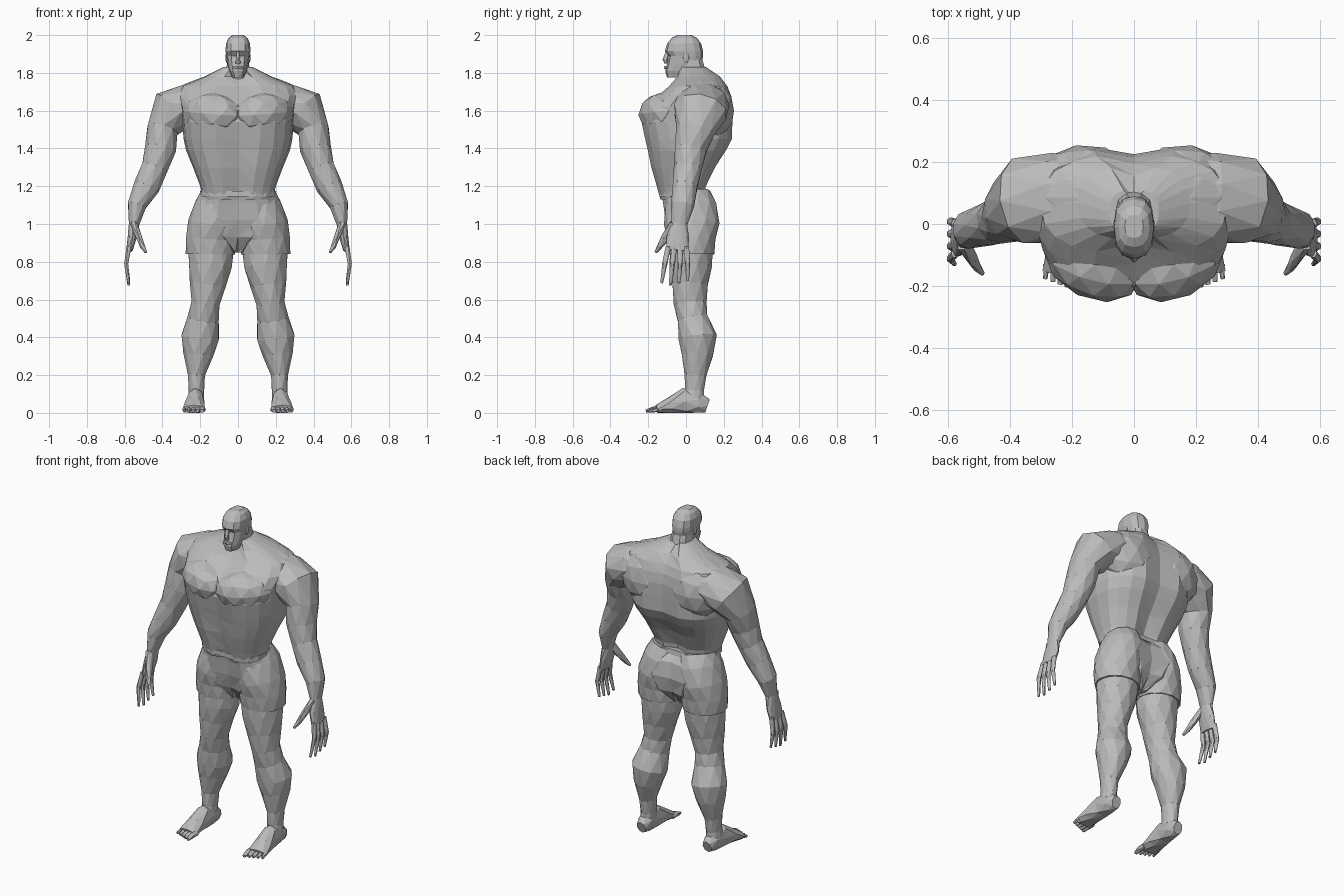
import bpy, bmesh
from math import cos, sin, pi, copysign
from mathutils import Vector, Matrix

cube = bpy.data.objects.get("Cube")
if cube:
    bpy.data.objects.remove(cube)

grey = bpy.data.materials.new("plain grey")
grey.use_nodes = True
grey.diffuse_color = (.5, .5, .5, 1)
grey.node_tree.nodes["Principled BSDF"].inputs["Base Color"].default_value = (.5, .5, .5, 1)


def finish(name, bm, paired):
    """Turn a bmesh into a flat shaded object, mirrored across x when paired."""
    bmesh.ops.recalc_face_normals(bm, faces=bm.faces)
    mesh = bpy.data.meshes.new(name)
    bm.to_mesh(mesh)
    bm.free()
    mesh.materials.append(grey)
    obj = bpy.data.objects.new(name, mesh)
    bpy.context.collection.objects.link(obj)
    if paired:
        obj.modifiers.new("Mirror", "MIRROR").use_mirror_merge = False
    return obj


def skin(name, rings, paired, stagger):
    """Join rings of points with triangles and close both ends."""
    bm = bmesh.new()
    loops = [[bm.verts.new(p) for p in ring] for ring in rings]
    count = len(loops[0])
    for i, (a, b) in enumerate(zip(loops, loops[1:])):
        for j in range(count):
            k = (j + 1) % count
            if stagger and i % 2:
                bm.faces.new((a[j], b[k], b[j]))
                bm.faces.new((a[j], a[k], b[k]))
            else:
                bm.faces.new((a[j], a[k], b[j]))
                bm.faces.new((a[k], b[k], b[j]))
    bm.faces.new(loops[0])
    bm.faces.new(loops[-1])
    return finish(name, bm, paired)


def limb(name, rows, sides=8, up=(0, 1, 0), paired=True):
    """Loft along a path; each row is x, y, z, half width, half depth."""
    centres = [Vector(row[:3]) for row in rows]
    rings = []
    for i, row in enumerate(rows):
        before, after = centres[max(i - 1, 0)], centres[min(i + 1, len(rows) - 1)]
        tangent = (after - before).normalized()
        depth = Vector(up)
        depth = (depth - tangent * depth.dot(tangent)).normalized()
        width = tangent.cross(depth)
        ring = []
        for j in range(sides):
            angle = 2 * pi * (j + (i % 2) / 2) / sides
            p = centres[i] + width * cos(angle) * row[3] + depth * sin(angle) * row[4]
            p.z = max(p.z, 0)
            ring.append(p)
        rings.append(ring)
    return skin(name, rings, paired, True)


def trunk(name, rows, sides=16, groove=0, square=.8):
    """Stack level rings; each row is z, half width, front y, back y."""
    rings = []
    for z, width, front, back in rows:
        ring = []
        for j in range(sides):
            c, s = cos(2 * pi * j / sides), sin(2 * pi * j / sides)
            x = width * copysign(abs(c) ** square, c)
            y = copysign(abs(s) ** square, s) * (back - front) / 2
            if abs(c) < .01:
                y -= copysign(groove, y)
            ring.append((x, y + (back + front) / 2, z))
        rings.append(ring)
    return skin(name, rings, False, False)


def muscle(name, centre, size, turn=0, tilt=0):
    """A faceted bulge on both sides of the body."""
    bm = bmesh.new()
    matrix = (Matrix.Translation(centre) @ Matrix.Rotation(turn, 4, "Z")
              @ Matrix.Rotation(tilt, 4, "Y") @ Matrix.Diagonal((*size, 1)))
    bmesh.ops.create_icosphere(bm, subdivisions=2, radius=1, matrix=matrix)
    return finish(name, bm, True)


# Torso with a centre crease, plus the large muscles laid over it
trunk("torso", [
    (1.13, .185, -.14, .10), (1.2, .2, -.16, .11), (1.3, .238, -.19, .16),
    (1.39, .275, -.21, .22), (1.45, .288, -.225, .252), (1.54, .295, -.245, .255),
    (1.62, .305, -.23, .255), (1.68, .32, -.155, .245), (1.73, .3, -.095, .225),
    (1.78, .18, -.05, .185), (1.83, .08, -.03, .11)],
    sides=20, groove=.03, square=.77)
muscle("chest_muscle", (.135, -.13, 1.585), (.165, .11, .11), turn=.45, tilt=-.08)
muscle("shoulder_blade", (.17, .14, 1.6), (.16, .115, .16), turn=-.15)
muscle("trapezius", (.17, .085, 1.715), (.19, .115, .065), tilt=.27)

# Head, neck and face
trunk("neck", [(1.72, .1, -.03, .15), (1.8, .065, -.04, .11), (1.87, .055, -.04, .09)], 10)
trunk("head", [
    (1.775, .03, -.1, .0), (1.81, .046, -.11, .05), (1.85, .056, -.1, .085),
    (1.89, .062, -.092, .09), (1.915, .066, -.112, .09), (1.955, .064, -.1, .08),
    (1.985, .05, -.075, .058), (2, .03, -.045, .03)], sides=12)
limb("nose", [(0, -.1, 1.91, .008, .01), (0, -.11, 1.87, .012, .014),
              (0, -.105, 1.85, .014, .01)], sides=6, paired=False)
limb("lips", [(-.025, -.098, 1.825, .006, .008), (0, -.108, 1.829, .01, .01),
              (.025, -.098, 1.825, .006, .008)], sides=6, paired=False)
muscle("ear", (.06, .0, 1.88), (.007, .016, .028))

# Arms from the shoulder to the wrist, then the palm
limb("arm", [
    (.12, .1, 1.66, .09, .12), (.25, .085, 1.635, .115, .145), (.35, .075, 1.597, .123, .145),
    (.4, .05, 1.5, .085, .105), (.41, .025, 1.4, .083, .088), (.44, .01, 1.3, .073, .075),
    (.483, -.005, 1.2, .07, .068), (.535, -.018, 1.1, .052, .062),
    (.55, -.035, 1, .028, .044), (.56, -.043, .93, .025, .06),
    (.575, -.048, .86, .017, .06)], sides=10)
limb("thumb", [(.552, -.06, 1, .02, .03), (.522, -.11, .925, .017, .024),
               (.505, -.14, .88, .014, .015), (.488, -.16, .85, .007, .008)], sides=6)
for i, finger in enumerate(("index", "middle", "ring", "little")):
    y = -.094 + .032 * i
    limb(finger + "_finger", [
        (.577, y, .88, .013, .016), (.592, y - .018 + .008 * i, .79, .012, .014),
        (.578, y - .035 + .014 * i, .675 + .012 * abs(i - 1), .007, .008)], sides=6)

# Shorts: waistband, seat and two wide legs
trunk("waistband", [(1.145, .2, -.15, .125), (1.175, .2, -.15, .12)], groove=.01)
trunk("shorts_seat", [
    (1.165, .19, -.14, .115), (1.11, .218, -.13, .165), (1.02, .235, -.118, .18),
    (.93, .16, -.09, .16), (.85, .03, -.03, .09)], groove=.025)
limb("shorts_leg", [
    (.1, .01, 1.15, .1, .12), (.115, .025, 1.09, .118, .14), (.137, .03, 1.0, .128, .147),
    (.146, .03, .92, .134, .13), (.147, .03, .84, .13, .12)], sides=12)

# Legs with the calf bulge set to the back
limb("leg", [
    (.142, .03, .9, .124, .117), (.146, .025, .78, .119, .113), (.16, .022, .68, .096, .098),
    (.172, .022, .58, .078, .087), (.184, .035, .5, .083, .083), (.2, .062, .4, .104, .102),
    (.21, .06, .31, .08, .087), (.22, .05, .2, .047, .058), (.22, .045, .12, .041, .052),
    (.224, .04, .05, .045, .058)], sides=10)

# Feet and toes
limb("foot", [
    (.222, .114, .037, .03, .037), (.222, .07, .052, .046, .056), (.225, -.01, .06, .047, .072),
    (.23, -.085, .038, .056, .046), (.235, -.155, .018, .06, .024)], up=(0, 0, 1))
for i, toe in enumerate(("big", "second", "third", "fourth", "small")):
    x, size = .187 + .024 * i, .016 - .0015 * i
    limb(toe + "_toe", [
        (x, -.13, .02, size, size), (x, -.17 + .006 * i, .019, size, size),
        (x + .003, -.212 + .009 * i, .01, size * .7, .009)], sides=6, up=(0, 0, 1))
